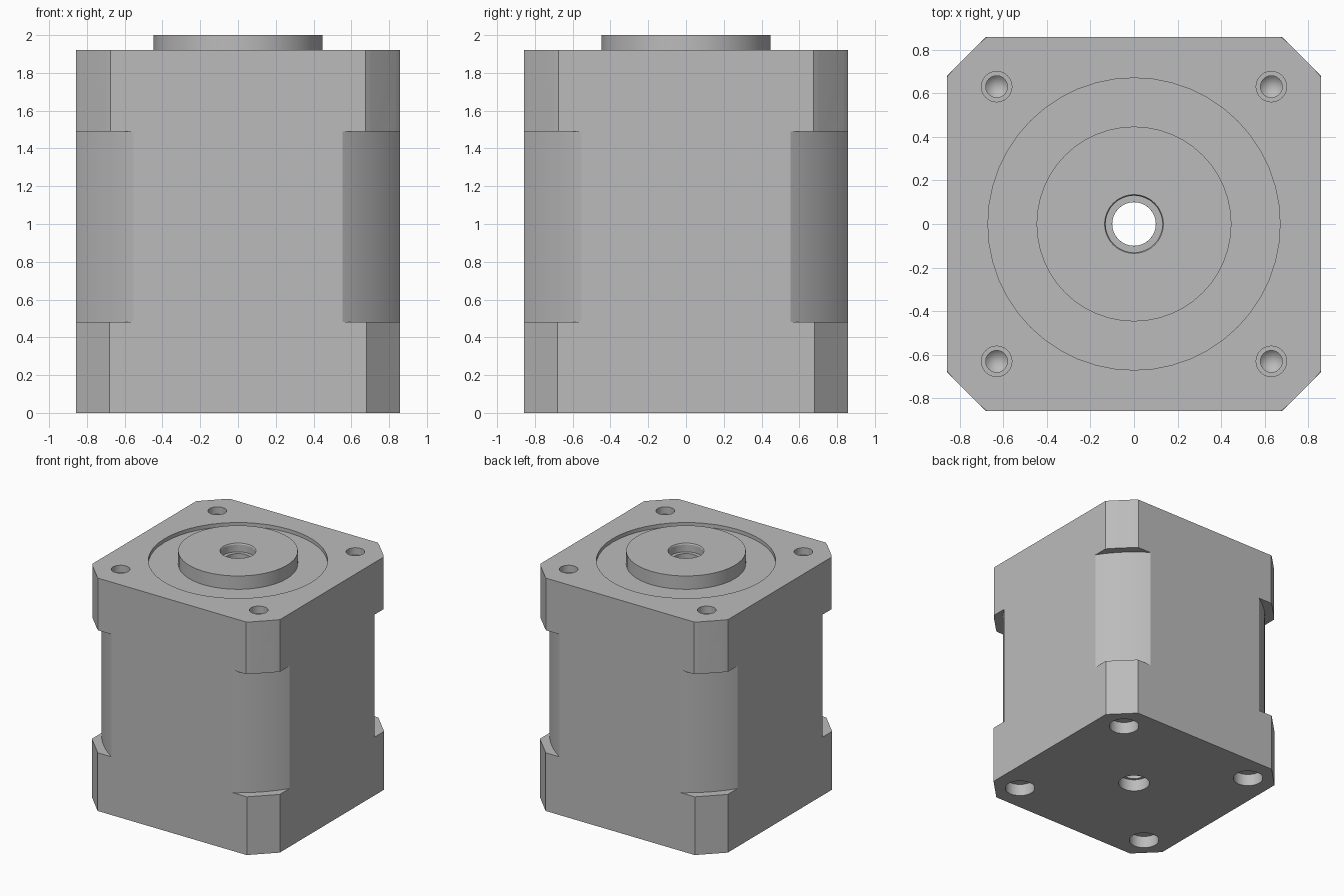
import bpy, bmesh, math

cube = bpy.data.objects.get("Cube")
if cube:
    bpy.data.objects.remove(cube)

# Material
metal = bpy.data.materials.new("plain grey metal")
metal.use_nodes = True
GREY = (0.5, 0.5, 0.5, 1)
metal.diffuse_color = GREY
metal.node_tree.nodes["Principled BSDF"].inputs["Base Color"].default_value = GREY

# Main sizes
HALF, FLAT = 0.857, 0.68            # half width, half width between chamfers
TOP, RECESS = 1.92, 1.89            # flange face and ring recess floor
LEDGE_LOW, LEDGE_HIGH = 0.48, 1.49  # ends of the corner reliefs
HOLE = 0.63                         # screw hole offset


def finish(bm, name):
    bmesh.ops.recalc_face_normals(bm, faces=bm.faces)
    mesh = bpy.data.meshes.new(name)
    bm.to_mesh(mesh)
    bm.free()
    mesh.materials.append(metal)
    obj = bpy.data.objects.new(name, mesh)
    bpy.context.collection.objects.link(obj)
    return obj


def lathe(name, profile, steps=48, at=(0, 0)):
    """Turn a closed (radius, height) profile about a vertical axis."""
    bm = bmesh.new()
    verts = [bm.verts.new((r, 0, z)) for r, z in profile]
    edges = [bm.edges.new((a, b)) for a, b in zip(verts, verts[1:] + verts[:1])]
    bmesh.ops.spin(bm, geom=verts + edges, cent=(0, 0, 0), axis=(0, 0, 1),
                   angle=math.tau, steps=steps)
    bmesh.ops.remove_doubles(bm, verts=bm.verts, dist=0.0001)
    bmesh.ops.dissolve_degenerate(bm, edges=bm.edges, dist=0.0001)
    bmesh.ops.translate(bm, verts=bm.verts, vec=(*at, 0))
    return finish(bm, name)


def select_only(obj):
    bpy.ops.object.select_all(action='DESELECT')
    obj.select_set(True)
    bpy.context.view_layer.objects.active = obj


def cut(obj, cutter):
    cutter.hide_render = True
    mod = obj.modifiers.new("cut", 'BOOLEAN')
    mod.operation, mod.solver, mod.object = 'DIFFERENCE', 'EXACT', cutter
    select_only(obj)
    bpy.ops.object.modifier_apply(modifier=mod.name)
    bpy.data.objects.remove(cutter)


# Housing: chamfered square block
bm = bmesh.new()
outline = []
for turn in range(4):
    c, s = round(math.cos(turn * math.pi / 2)), round(math.sin(turn * math.pi / 2))
    for x, y in ((HALF, -FLAT), (HALF, FLAT)):
        outline.append(bm.verts.new((x * c - y * s, x * s + y * c, 0)))
base = bm.faces.new(outline)
grown = bmesh.ops.extrude_face_region(bm, geom=[base])["geom"]
bmesh.ops.translate(bm, vec=(0, 0, TOP),
                    verts=[v for v in grown if isinstance(v, bmesh.types.BMVert)])
housing = finish(bm, "motor_housing")

# Round corner reliefs between the ledges and trimmed flange corners
cut(housing, lathe("corner_relief", [
    (1.02, LEDGE_LOW), (1.5, LEDGE_LOW), (1.5, 2.1), (1.091, 2.1),
    (1.091, LEDGE_HIGH), (1.02, LEDGE_HIGH)], steps=128))

# Ring recess in the flange face
cut(housing, lathe("ring_recess", [(0, RECESS), (0.67, RECESS), (0.67, 2.1), (0, 2.1)]))

# Shaft bore, wider at the bottom
cut(housing, lathe("shaft_bore", [
    (0, -0.1), (0.12, -0.1), (0.12, 0.1), (0.1, 0.1), (0.1, 2.1), (0, 2.1)], steps=32))

# Stepped screw holes at both ends of each corner
for x in (-HOLE, HOLE):
    for y in (-HOLE, HOLE):
        cut(housing, lathe("top_screw_hole", [
            (0, 1.6), (0.05, 1.65), (0.05, 1.86), (0.07, 1.86), (0.07, 2.1), (0, 2.1)],
            steps=24, at=(x, y)))
        cut(housing, lathe("bottom_screw_hole", [
            (0, -0.1), (0.115, -0.1), (0.115, 0.1), (0, 0.1)], steps=24, at=(x, y)))

# Raised pilot boss with a counterbored hole
boss = lathe("pilot_boss", [
    (0.1, RECESS), (0.447, RECESS), (0.447, 2), (0.135, 2), (0.13, 1.99),
    (0.13, 1.93), (0.1, 1.93)])

for part in (housing, boss):
    select_only(part)
    bpy.ops.object.shade_smooth_by_angle(angle=math.radians(25))
